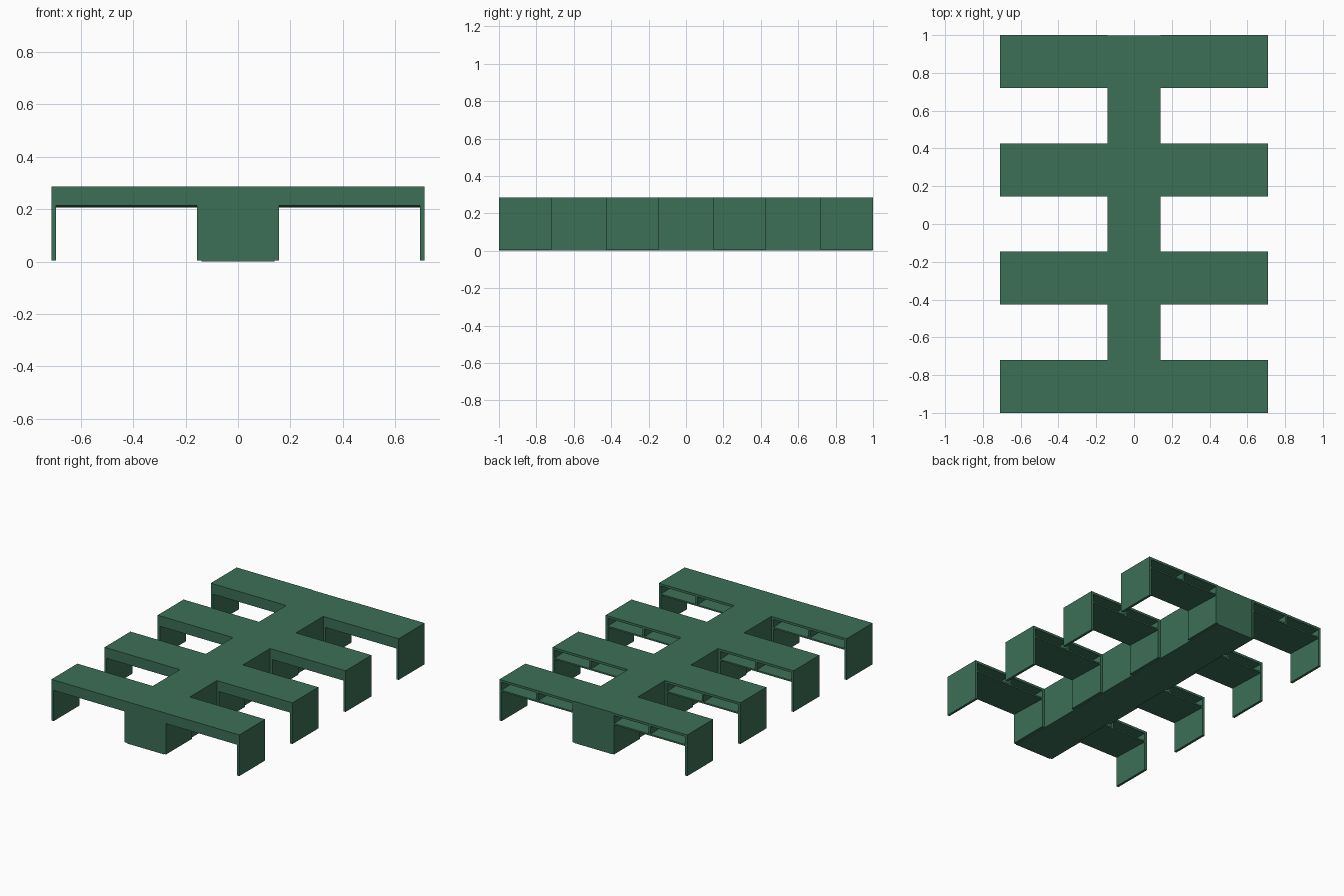
import bpy

if "Cube" in bpy.data.objects:
    bpy.data.objects.remove(bpy.data.objects["Cube"])

ROWS = 4
DEPTH = 0.28
PITCH = (2 - DEPTH) / (ROWS - 1)
X_IN, X_OUT = 0.14, 0.71
TOP = 0.285
T_LEG = 0.017

green = bpy.data.materials.new("green_paint")
green.diffuse_color = (0.045, 0.16, 0.095, 1)
green.use_nodes = True
green.node_tree.nodes["Principled BSDF"].inputs["Base Color"].default_value = green.diffuse_color


def prism(name, profile, x0, x1):
    """Extrude a (y, z) profile from x0 to x1."""
    n = len(profile)
    verts = [(x, y, z) for x in (x0, x1) for y, z in profile]
    faces = [tuple(range(n))[::-1], tuple(range(n, 2 * n))]
    faces += [(i, (i + 1) % n, n + (i + 1) % n, n + i) for i in range(n)]
    mesh = bpy.data.meshes.new(name)
    mesh.from_pydata(verts, [], faces)
    mesh.materials.append(green)
    obj = bpy.data.objects.new(name, mesh)
    bpy.context.collection.objects.link(obj)
    return obj


def box(name, x, y, z):
    return prism(name, [(y[0], z[0]), (y[1], z[0]), (y[1], z[1]), (y[0], z[1])], *x)


def mirrored(obj):
    obj.modifiers.new("mirror_x", 'MIRROR').use_mirror_merge = False


# Closed central spine
box("central_spine", (-X_IN, X_IN), (-1, 0.997), (0, TOP))

# Desk pairs: each half is open towards +y with a sloping tray and divider
for r in range(ROWS):
    y0 = -1 + r * PITCH
    y1 = y0 + DEPTH
    a, b = X_IN + T_LEG, X_OUT - T_LEG
    mid = (a + b) / 2
    n = f"_{r + 1}"
    tray = [(y0 + 0.015, 0.214), (y1, 0.205), (y1, 0.215), (y0 + 0.015, 0.224)]
    mirrored(box("desk_top" + n, (X_IN, X_OUT), (y0, y1), (TOP - 0.016, TOP)))
    mirrored(box("inner_leg" + n, (X_IN, a), (y0, y1), (0.004, TOP - 0.016)))
    mirrored(box("outer_leg" + n, (b, X_OUT), (y0, y1), (0.004, TOP - 0.016)))
    mirrored(box("front_panel" + n, (a, b), (y0, y0 + 0.015), (0.214, TOP - 0.016)))
    mirrored(prism("tray" + n, tray, a, b))
    mirrored(box("tray_divider" + n, (mid - 0.007, mid + 0.007),
                 (y0 + 0.015, y1), (0.215, TOP - 0.016)))
